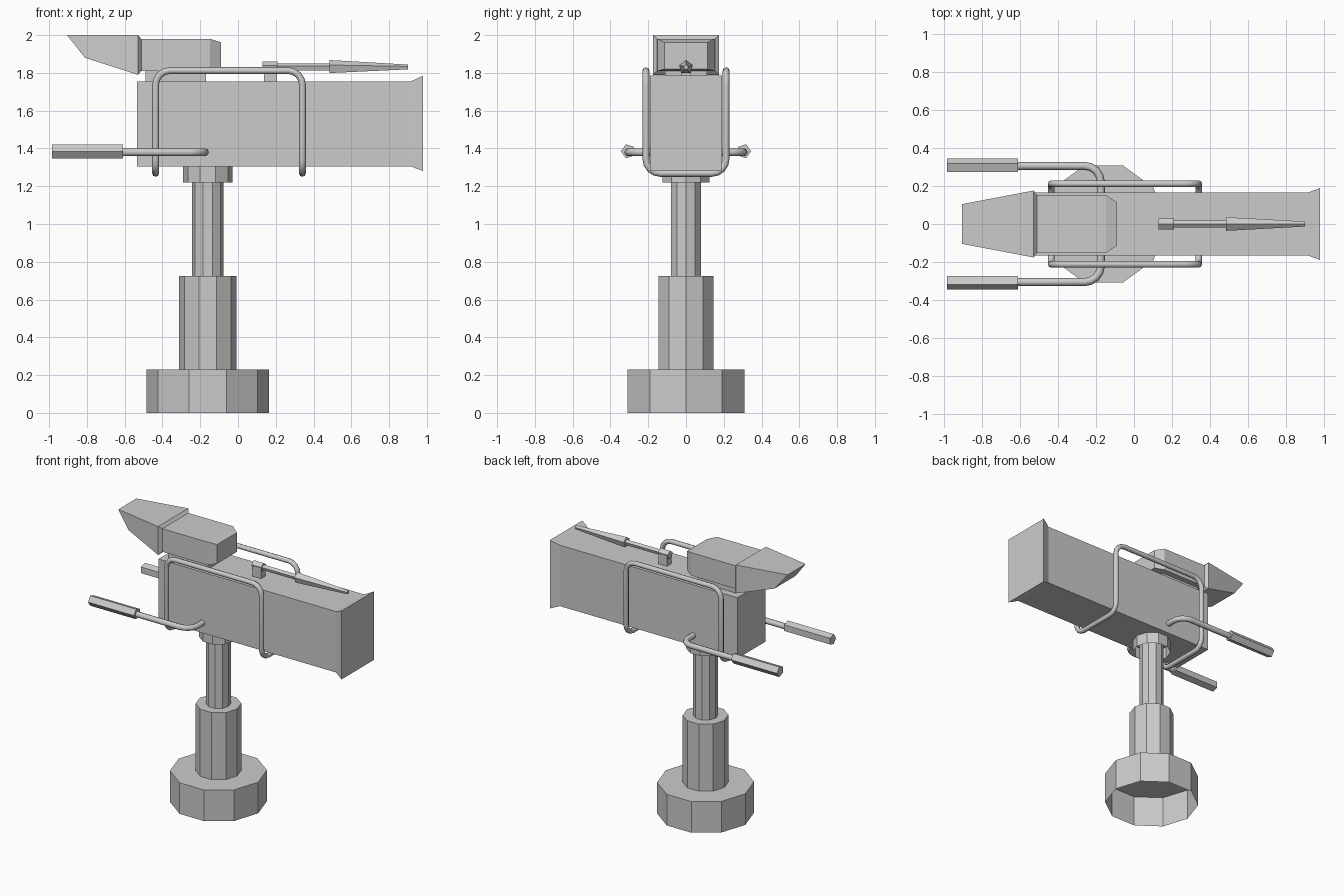
import bpy, bmesh, math
from mathutils import Vector, Matrix

if "Cube" in bpy.data.objects:
    bpy.data.objects.remove(bpy.data.objects["Cube"])


def add_object(name, bm, smooth=False):
    bmesh.ops.recalc_face_normals(bm, faces=bm.faces)
    me = bpy.data.meshes.new(name)
    bm.to_mesh(me)
    bm.free()
    ob = bpy.data.objects.new(name, me)
    bpy.context.collection.objects.link(ob)
    if smooth:
        bpy.ops.object.select_all(action='DESELECT')
        bpy.context.view_layer.objects.active = ob
        ob.select_set(True)
        bpy.ops.object.shade_smooth_by_angle(angle=math.radians(75))
    return ob


def lathe(name, origin, axis, profile, sides, open_start=False):
    """Stack of n-gon rings (offset, radius) along the 'X' or 'Z' axis."""
    bm = bmesh.new()
    rings = []
    for d, r in profile:
        ring = []
        for i in range(sides):
            a = 2 * math.pi * i / sides
            c, s = r * math.cos(a), r * math.sin(a)
            p = Vector((c, s, d)) if axis == 'Z' else Vector((d, s, c))
            ring.append(bm.verts.new(p + Vector(origin)))
        rings.append(ring)
    bridge(bm, rings, open_start)
    return add_object(name, bm)


def bridge(bm, rings, open_start=False):
    n = len(rings[0])
    for a, b in zip(rings, rings[1:]):
        for i in range(n):
            j = (i + 1) % n
            bm.faces.new((a[i], a[j], b[j], b[i]))
    if not open_start:
        bm.faces.new(rings[0])
    bm.faces.new(rings[-1])


def loft(name, sections):
    """Box sections along x: (x_bottom, x_top, y_bottom, y_top, z_bottom, z_top)."""
    bm = bmesh.new()
    rings = [[bm.verts.new(p) for p in ((xb, -yb, zb), (xb, yb, zb), (xt, yt, zt), (xt, -yt, zt))]
             for xb, xt, yb, yt, zb, zt in sections]
    bridge(bm, rings)
    return add_object(name, bm)


def fillet(points, radius, cyclic, steps=4):
    """Round the corners of a polyline."""
    pts = [Vector(p) for p in points]
    out = []
    for i, p in enumerate(pts):
        if not cyclic and i in (0, len(pts) - 1):
            out.append(p)
            continue
        a = p + (pts[i - 1] - p).normalized() * radius
        b = p + (pts[(i + 1) % len(pts)] - p).normalized() * radius
        for k in range(steps + 1):
            t = k / steps
            # conic weight gives a true quarter arc
            w0, w1, w2 = (1 - t) ** 2, 2 * t * (1 - t) * 0.7071, t * t
            out.append((a * w0 + p * w1 + b * w2) / (w0 + w1 + w2))
    return out


def tube(name, points, r, corner, sides=8, cyclic=False):
    path = fillet(points, corner, cyclic)
    n = len(path)
    bm = bmesh.new()
    rings, normal, last = [], None, None
    for i, p in enumerate(path):
        before = path[i - 1] if cyclic or i else p
        after = path[(i + 1) % n] if cyclic or i < n - 1 else p
        t = (after - before).normalized()
        if normal is None:
            normal = t.orthogonal().normalized()
        else:
            normal = last.rotation_difference(t) @ normal
        last = t
        side = t.cross(normal)
        rings.append([bm.verts.new(p + r * (normal * math.cos(a) + side * math.sin(a)))
                      for a in (2 * math.pi * k / sides for k in range(sides))])
    if cyclic:
        # close the loop with the best matching twist
        k = min(range(sides), key=lambda s: (rings[0][s].co - rings[-1][0].co).length)
        for i in range(n - 1):
            for j in range(sides):
                m = (j + 1) % sides
                bm.faces.new((rings[i][j], rings[i][m], rings[i + 1][m], rings[i + 1][j]))
        for j in range(sides):
            m = (j + 1) % sides
            bm.faces.new((rings[-1][j], rings[-1][m],
                          rings[0][(m + k) % sides], rings[0][(j + k) % sides]))
    else:
        bridge(bm, rings)
    return add_object(name, bm, smooth=True)


# Pedestal: ten-sided telescoping column, hollow underneath
PX = -0.16
lathe("pedestal_base", (PX, 0, 0), 'Z', [(0, 0.325), (0.23, 0.325)], 10, True)
lathe("lower_column", (PX, 0, 0), 'Z', [(0.23, 0.153), (0.725, 0.153)], 10, True)
lathe("upper_column", (PX, 0, 0), 'Z', [(0.725, 0.083), (1.305, 0.083)], 10, True)
lathe("mount_collar", (PX, 0, 0), 'Z', [(1.22, 0.131), (1.306, 0.131)], 10, True)

# Camera body with flared lens hood
loft("camera_body", [(-0.535, -0.535, 0.165, 0.165, 1.305, 1.755),
                     (0.915, 0.915, 0.165, 0.165, 1.305, 1.755),
                     (0.98, 0.98, 0.19, 0.19, 1.28, 1.785)])

# Viewfinder: foot, housing with tapered nose, and eye hood
loft("viewfinder_foot", [(-0.49, -0.49, 0.11, 0.11, 1.75, 1.812),
                         (-0.17, -0.17, 0.11, 0.11, 1.75, 1.812)])
loft("viewfinder_housing", [(-0.515, -0.515, 0.152, 0.152, 1.81, 1.98),
                            (-0.148, -0.148, 0.152, 0.152, 1.81, 1.98),
                            (-0.09, -0.09, 0.115, 0.115, 1.82, 1.962)])
loft("viewfinder_hood", [(-0.81, -0.905, 0.123, 0.105, 1.88, 2.0),
                         (-0.53, -0.53, 0.176, 0.176, 1.79, 2.0),
                         (-0.512, -0.512, 0.153, 0.153, 1.81, 1.98)])

# Protective rail: one closed saddle-shaped loop around the body
xa, xb, y, zt, zb = -0.436, 0.341, 0.212, 1.812, 1.268
tube("guard_rail", [(xa, -y, zt), (xb, -y, zt), (xb, -y, zb), (xb, y, zb),
                    (xb, y, zt), (xa, y, zt), (xa, y, zb), (xa, -y, zb)],
     0.018, 0.075, cyclic=True)

# Steering handles on both sides, with five-sided grips
for s, label in ((-1, "right"), (1, "left")):
    tube(f"handle_arm_{label}", [(-0.62, 0.306 * s, 1.38), (-0.175, 0.306 * s, 1.38),
                                 (-0.175, 0.15 * s, 1.38)], 0.021, 0.085)
    grip = lathe(f"handle_grip_{label}", (0, 0, 0), 'X', [(-0.985, 0.039), (-0.61, 0.039)], 5)
    grip.data.transform(Matrix.Translation((0, 0.306 * s, 1.385))
                        @ Matrix.Rotation(-s * math.pi / 2, 4, 'X'))

# Microphone: post, clamp, stem and tapered windscreen
MZ = 1.83
loft("microphone_post", [(0.137, 0.137, 0.027, 0.027, 1.75, MZ),
                         (0.207, 0.207, 0.027, 0.027, 1.75, MZ)])
lathe("microphone_clamp", (0, 0, MZ), 'X', [(0.13, 0.031), (0.21, 0.031)], 5)
lathe("microphone_stem", (0, 0, MZ), 'X', [(0.2, 0.02), (0.49, 0.02)], 5)
lathe("microphone_windscreen", (0, 0, MZ), 'X', [(0.485, 0.038), (0.9, 0.014)], 5)
